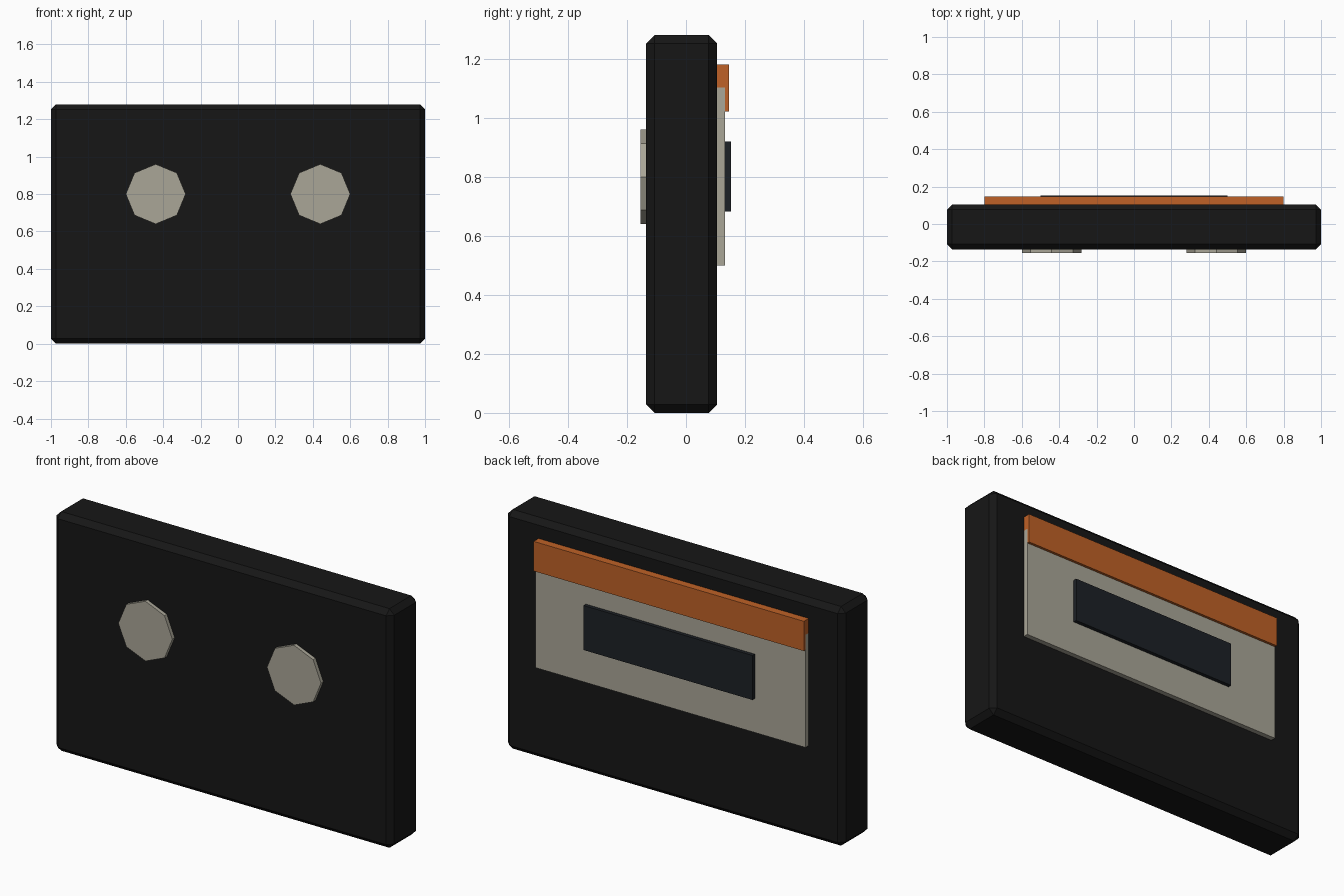
import bpy, math

if "Cube" in bpy.data.objects:
    bpy.data.objects.remove(bpy.data.objects["Cube"])


def material(name, rgb):
    m = bpy.data.materials.new(name)
    m.diffuse_color = (*rgb, 1)
    m.use_nodes = True
    m.node_tree.nodes["Principled BSDF"].inputs["Base Color"].default_value = m.diffuse_color
    return m


BLACK = material("black_plastic", (0.008, 0.008, 0.008))
CREAM = material("cream", (0.40, 0.38, 0.31))
ORANGE = material("orange", (0.52, 0.12, 0.02))
GLASS = material("dark_glass", (0.012, 0.015, 0.019))


def box(name, x, y, z, mat, bevel=0):
    """Box from (min, max) ranges on each axis, with an optional chamfer."""
    bpy.ops.mesh.primitive_cube_add(size=1, location=[sum(r) / 2 for r in (x, y, z)])
    o = bpy.context.object
    o.name = name
    o.scale = [r[1] - r[0] for r in (x, y, z)]
    bpy.ops.object.transform_apply(location=False, rotation=False, scale=True)
    o.data.materials.append(mat)
    if bevel:
        b = o.modifiers.new("chamfer", 'BEVEL')
        b.width = bevel
        b.segments = 1
    return o


# Cassette shell
box("shell", (-1, 1), (-0.135, 0.105), (0, 1.28), BLACK, 0.028)

# Back face: label, coloured stripe and tape window
box("label", (-0.8, 0.8), (0.08, 0.132), (0.50, 1.103), CREAM)
box("stripe", (-0.8, 0.8), (0.08, 0.146), (1.022, 1.181), ORANGE)
box("window", (-0.5, 0.5), (0.08, 0.152), (0.682, 0.92), GLASS)

# Front face: a pair of octagonal reel hubs
for side, x in (("left", -0.44), ("right", 0.44)):
    bpy.ops.mesh.primitive_cylinder_add(vertices=8, radius=0.16, depth=0.046,
                                        location=(x, -0.132, 0.80),
                                        rotation=(math.pi / 2, 0, 0))
    hub = bpy.context.object
    hub.name = "reel_hub_" + side
    hub.data.materials.append(CREAM)
